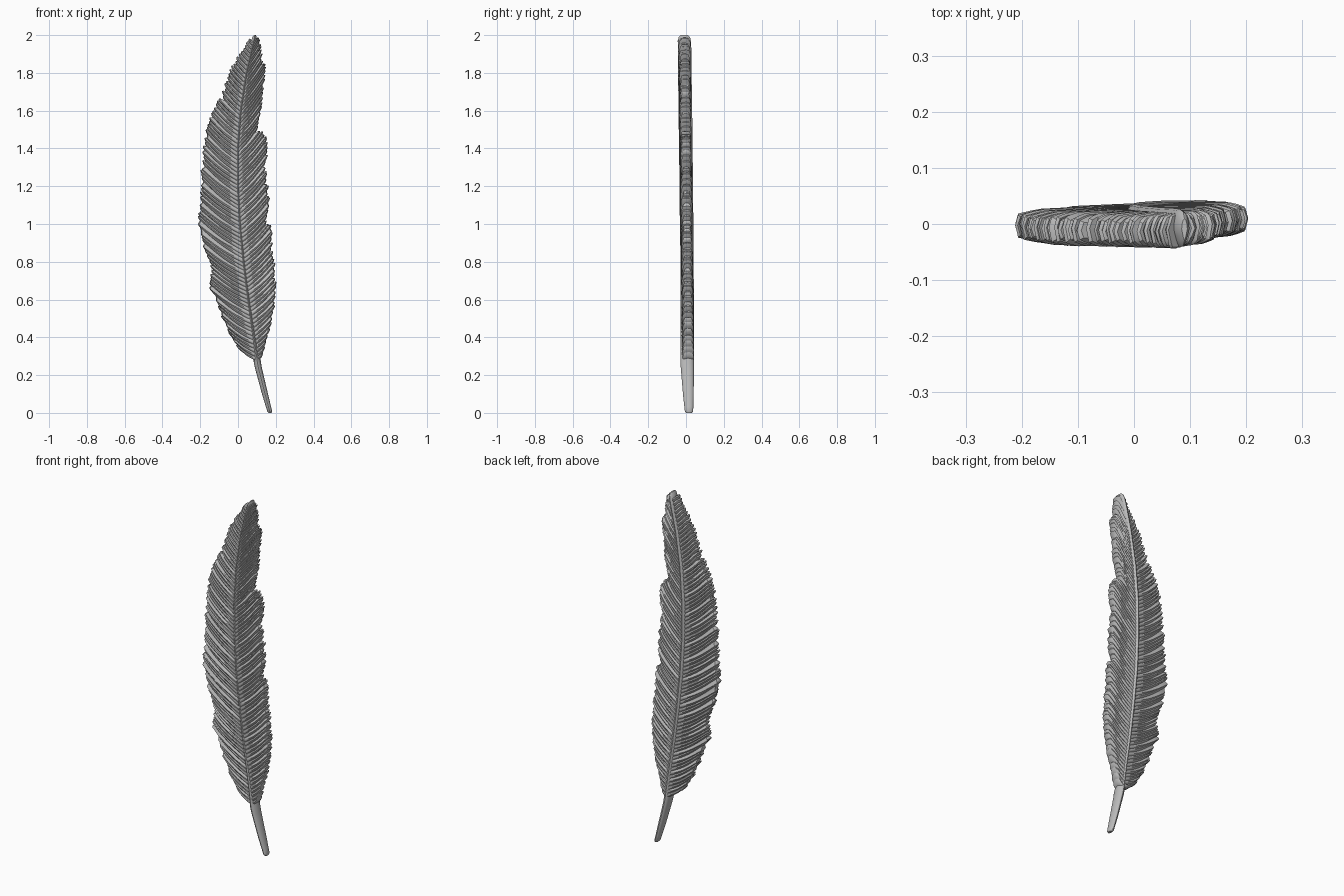
import bpy, bmesh, math, random

if "Cube" in bpy.data.objects:
    bpy.data.objects.remove(bpy.data.objects["Cube"])
random.seed(4)

grey = bpy.data.materials.new("feather grey")
grey.diffuse_color = (0.5, 0.5, 0.5, 1)
grey.use_nodes = True
grey.node_tree.nodes["Principled BSDF"].inputs["Base Color"].default_value = grey.diffuse_color

# (z, x) profiles of the shaft line and of both vane outlines
SPINE = [(0, .17), (.1, .143), (.25, .105), (.4, .085), (.6, .055), (.8, .03), (1, .01),
         (1.2, 0), (1.4, 0), (1.6, .015), (1.8, .045), (2, .09)]
LEFT = [(.27, .08), (.32, .015), (.4, -.03), (.5, -.075), (.6, -.11), (.66, -.145), (.75, -.13),
        (.8, -.145), (.9, -.18), (1, -.198), (1.2, -.19), (1.4, -.172), (1.5, -.155),
        (1.63, -.105), (1.66, -.08), (1.8, -.035), (1.9, .02), (2, .08)]
RIGHT = [(.27, .115), (.4, .148), (.5, .172), (.65, .197), (.75, .187), (.85, .17), (.98, .172),
         (1, .142), (1.1, .155), (1.2, .147), (1.3, .14), (1.46, .148), (1.49, .1), (1.6, .11),
         (1.7, .125), (1.84, .135), (1.86, .118), (1.92, .115), (2, .1)]


def at(profile, z):
    """Linear lookup in a (z, value) profile."""
    if z <= profile[0][0]:
        return profile[0][1]
    for (a, va), (b, vb) in zip(profile, profile[1:]):
        if z <= b:
            return va + (vb - va) * (z - a) / (b - a)
    return profile[-1][1]


def mid_y(z):
    return .015 - .012 * z


def loft(name, rings):
    """Skin closed rings of equal size and cap both ends."""
    bm = bmesh.new()
    rows = [[bm.verts.new(p) for p in ring] for ring in rings]
    n = len(rows[0])
    for a, b in zip(rows, rows[1:]):
        for i in range(n):
            bm.faces.new((a[i], a[(i + 1) % n], b[(i + 1) % n], b[i]))
    bm.faces.new(rows[0][::-1])
    bm.faces.new(rows[-1])
    bmesh.ops.recalc_face_normals(bm, faces=bm.faces)
    mesh = bpy.data.meshes.new(name)
    bm.to_mesh(mesh)
    bm.free()
    mesh.materials.append(grey)
    ob = bpy.data.objects.new(name, mesh)
    bpy.context.collection.objects.link(ob)
    bpy.context.view_layer.objects.active = ob
    ob.select_set(True)
    bpy.ops.object.shade_smooth_by_angle(angle=math.radians(35))
    ob.select_set(False)


def barb_length(z0, side, edge, slope):
    """Distance in x from the shaft to where a barb meets the outline."""
    x0, d = at(SPINE, z0), 0
    while d < .3:
        z = z0 + slope * d
        if z > 1.985 or side * (x0 + side * d - at(edge, z)) > 0:
            break
        d += .002
    return max(d, .006)


def vane(name, side, edge, low_slope, top_slope, barbs=78, cols=12):
    """Slab of overlapping barbs: a sawtooth ridge on the front and back of each."""
    rings = []
    z_start, z_end = .275, 1.965
    step = (z_end - z_start) / barbs
    for k in range(barbs):
        wobble = random.uniform(-.003, .003)
        tip = random.uniform(-.006, .006)
        tilt = random.uniform(-.05, .05)
        for frac, lift, reach in ((.0, -.005, -.007), (.2, .001, 0), (.55, .004, .004), (.9, .001, .001)):
            z0 = z_start + (k + frac) * step
            t = (z0 - z_start) / (z_end - z_start)
            slope = low_slope + (top_slope - low_slope) * t ** 2 + tilt
            full = barb_length(z0, side, edge, slope)
            d = max(full + (tip + reach) * min(1, full / .06), .005)
            front, back = [], []
            for c in range(cols):
                u = c / (cols - 1)
                x = at(SPINE, z0) + side * d * u
                # slight sag makes each barb bow gently
                z = z0 + slope * d * u - .012 * math.sin(math.pi * u) * min(1, d / .15)
                z = min(z, 1.985)
                half = .031 - .006 * u - .007 * max(0, u - .85) / .15
                y = mid_y(z) + side * .004 * u
                ridge = (lift + wobble * u) * min(1, .25 + 3 * u)
                front.append((x, y - half - ridge, z))
                back.append((x, y + half - .004 + ridge, z))
            nose = (x + side * .005, y + wobble, z + .002)
            rings.append(front + [nose] + back[::-1])
    loft(name, rings)


vane("left_vane", -1, LEFT, .62, 1.15)
vane("right_vane", 1, RIGHT, .85, 1.5)

# Shaft: (z, half width, front depth, back depth), narrow in front and rounded behind
SHAFT = [(0, .008, .014, .016), (.008, .013, .021, .023), (.1, .016, .03, .027),
         (.27, .019, .042, .03), (.6, .018, .036, .034), (1, .018, .034, .036),
         (1.5, .017, .035, .037), (1.85, .016, .036, .036), (1.96, .015, .034, .036),
         (1.99, .011, .03, .03), (2, .005, .02, .018)]
shaft = []
for i in range(61):
    z = 2 * i / 60
    zs = [z] if i else [0, .008]
    for zz in zs + ([1.99] if i == 59 else []):
        w, f, b = (at([(s[0], s[j]) for s in SHAFT], zz) for j in (1, 2, 3))
        cx, cy, ring = at(SPINE, zz), mid_y(zz), []
        for j in range(16):
            a = 2 * math.pi * j / 16
            c, s = math.cos(a), math.sin(a)
            # the front narrows to a thin rib along the vane
            narrow = 1 if zz < .28 or s >= 0 else 1 + .55 * s
            ring.append((cx + w * c * narrow, cy + (b if s > 0 else f) * s, zz))
        shaft.append(ring)
loft("quill_shaft", shaft)
